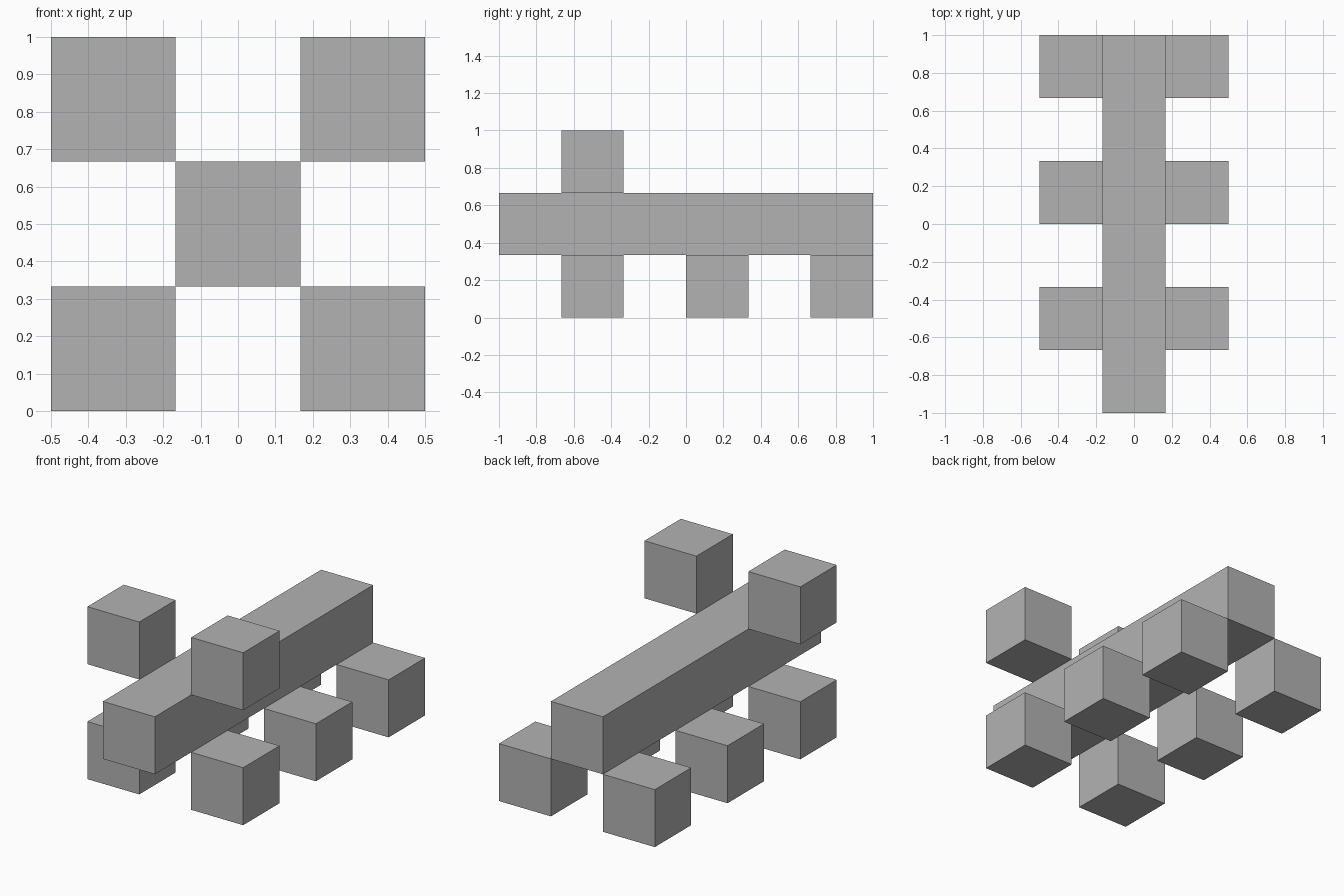
import bpy

default_cube = bpy.data.objects.get("Cube")
if default_cube:
    bpy.data.objects.remove(default_cube, do_unlink=True)

U = 1 / 3  # side of one cube

grey = bpy.data.materials.new("plain grey")
grey.use_nodes = True
colour = (0.45, 0.45, 0.45, 1)
grey.diffuse_color = colour
grey.node_tree.nodes["Principled BSDF"].inputs["Base Color"].default_value = colour


def box(name, centre, size):
    bpy.ops.mesh.primitive_cube_add(size=1, location=centre)
    obj = bpy.context.object
    obj.name = name
    obj.scale = size
    bpy.ops.object.transform_apply(location=False, rotation=False, scale=True)
    obj.data.materials.append(grey)
    return obj


# Long square beam
box("body", (0, 0, 1.5 * U), (U, 6 * U, U))

# Mirrored cubes touching the beam along its edges
for side, x in (("left", U), ("right", -U)):
    for place, y in (("front", -1.5 * U), ("middle", 0.5 * U), ("back", 2.5 * U)):
        box(f"{place}_{side}_foot", (x, y, 0.5 * U), (U, U, U))
    box(f"{side}_upper_block", (x, -1.5 * U, 2.5 * U), (U, U, U))
